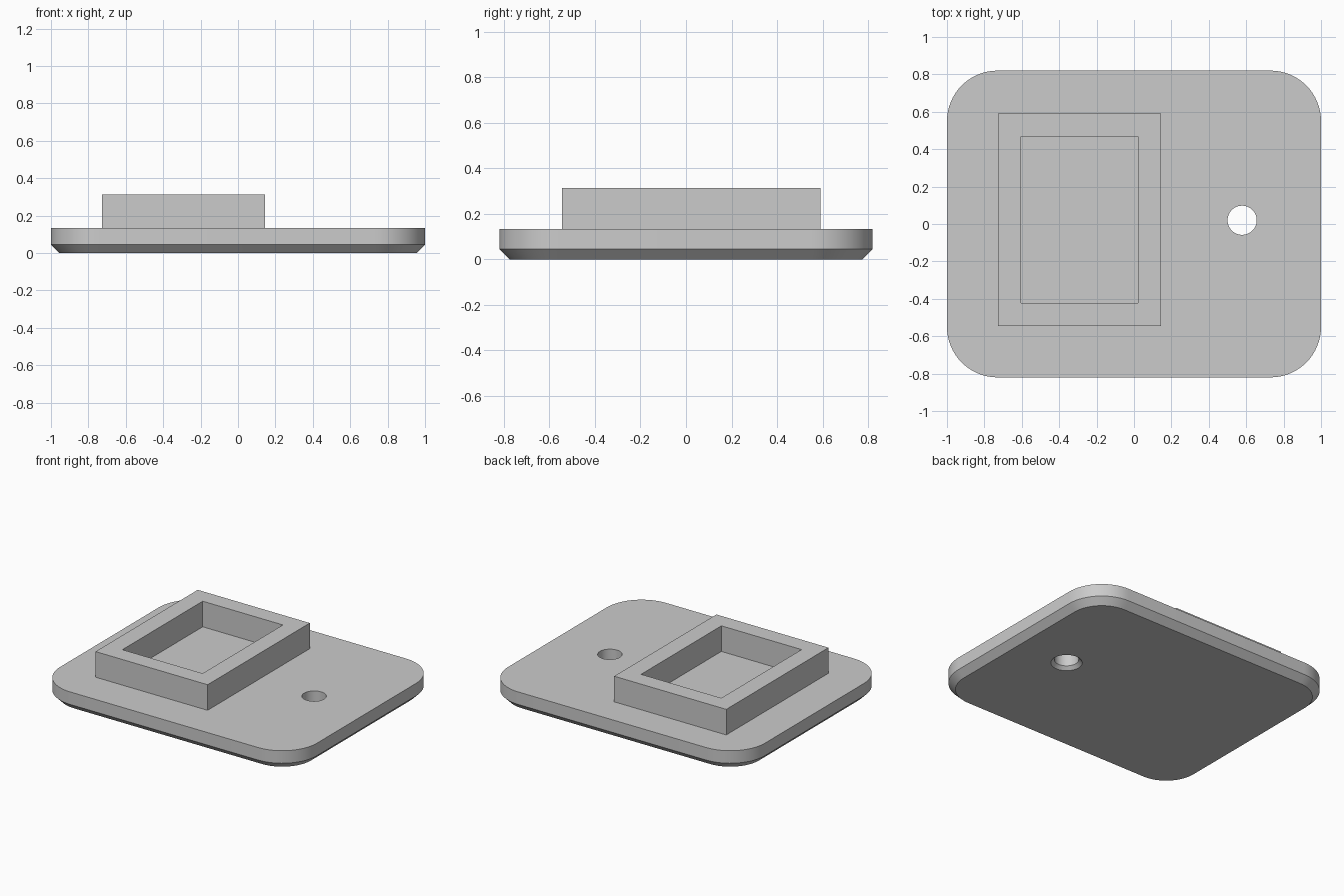
import bpy
import math

cube = bpy.data.objects.get("Cube")
if cube:
    bpy.data.objects.remove(cube, do_unlink=True)

grey = bpy.data.materials.new("light_grey")
grey.use_nodes = True
colour = (0.6, 0.6, 0.6, 1)
grey.diffuse_color = colour
grey.node_tree.nodes["Principled BSDF"].inputs["Base Color"].default_value = colour


def rounded_outline(x0, x1, y0, y1, radius, steps):
    """Counter-clockwise rectangle outline with rounded corners."""
    centres = [(x1 - radius, y1 - radius), (x0 + radius, y1 - radius),
               (x0 + radius, y0 + radius), (x1 - radius, y0 + radius)]
    points = []
    for corner, (cx, cy) in enumerate(centres):
        for i in range(steps + 1):
            a = math.pi / 2 * (corner + i / max(steps, 1))
            if steps == 0:
                a = math.pi / 4 + math.pi / 2 * corner
            points.append((cx + radius * math.cos(a), cy + radius * math.sin(a)))
    return points


def circle(cx, cy, radius, sides=48):
    return [(cx + radius * math.cos(math.tau * i / sides),
             cy + radius * math.sin(math.tau * i / sides)) for i in range(sides)]


def loft(name, rings, capped=True):
    """Skin a stack of (outline, height) rings."""
    n = len(rings[0][0])
    verts = [(x, y, z) for outline, z in rings for x, y in outline]
    faces = [(r * n + i, r * n + (i + 1) % n, (r + 1) * n + (i + 1) % n, (r + 1) * n + i)
             for r in range(len(rings) - 1) for i in range(n)]
    if capped:
        faces.append(tuple(reversed(range(n))))
        faces.append(tuple(range(len(verts) - n, len(verts))))
    mesh = bpy.data.meshes.new(name)
    mesh.from_pydata(verts, [], faces)
    mesh.materials.append(grey)
    obj = bpy.data.objects.new(name, mesh)
    bpy.context.collection.objects.link(obj)
    return obj


# Base plate with rounded corners and a chamfered lower edge
thick, chamfer, radius = 0.133, 0.045, 0.27
rim = rounded_outline(-1, 1, -0.82, 0.82, radius, 16)
foot = rounded_outline(-1 + chamfer, 1 - chamfer, -0.82 + chamfer, 0.82 - chamfer,
                       radius - chamfer, 16)
plate = loft("base_plate", [(foot, 0), (rim, chamfer), (rim, thick)])

# Through hole, countersunk from below
hx, hy, hr, sink = 0.578, 0.02, 0.078, 0.0225
cutter = loft("hole_cutter", [(circle(hx, hy, hr + 2 * sink), -sink),
                              (circle(hx, hy, hr), sink),
                              (circle(hx, hy, hr), 2 * thick)])
cutter.hide_render = True
cut = plate.modifiers.new("hole", "BOOLEAN")
cut.operation = "DIFFERENCE"
cut.solver = "EXACT"
cut.object = cutter
bpy.context.view_layer.objects.active = plate
plate.select_set(True)
bpy.ops.object.modifier_apply(modifier=cut.name)
bpy.data.objects.remove(cutter, do_unlink=True)
bpy.ops.object.shade_smooth_by_angle(angle=math.radians(25))

# Raised rectangular frame, open at the top
top = 0.313
outer = rounded_outline(-0.727, 0.145, -0.545, 0.591, 0, 0)
inner = rounded_outline(-0.603, 0.021, -0.423, 0.469, 0, 0)
loft("raised_frame", [(outer, thick), (outer, top), (inner, top), (inner, thick)],
     capped=False)
